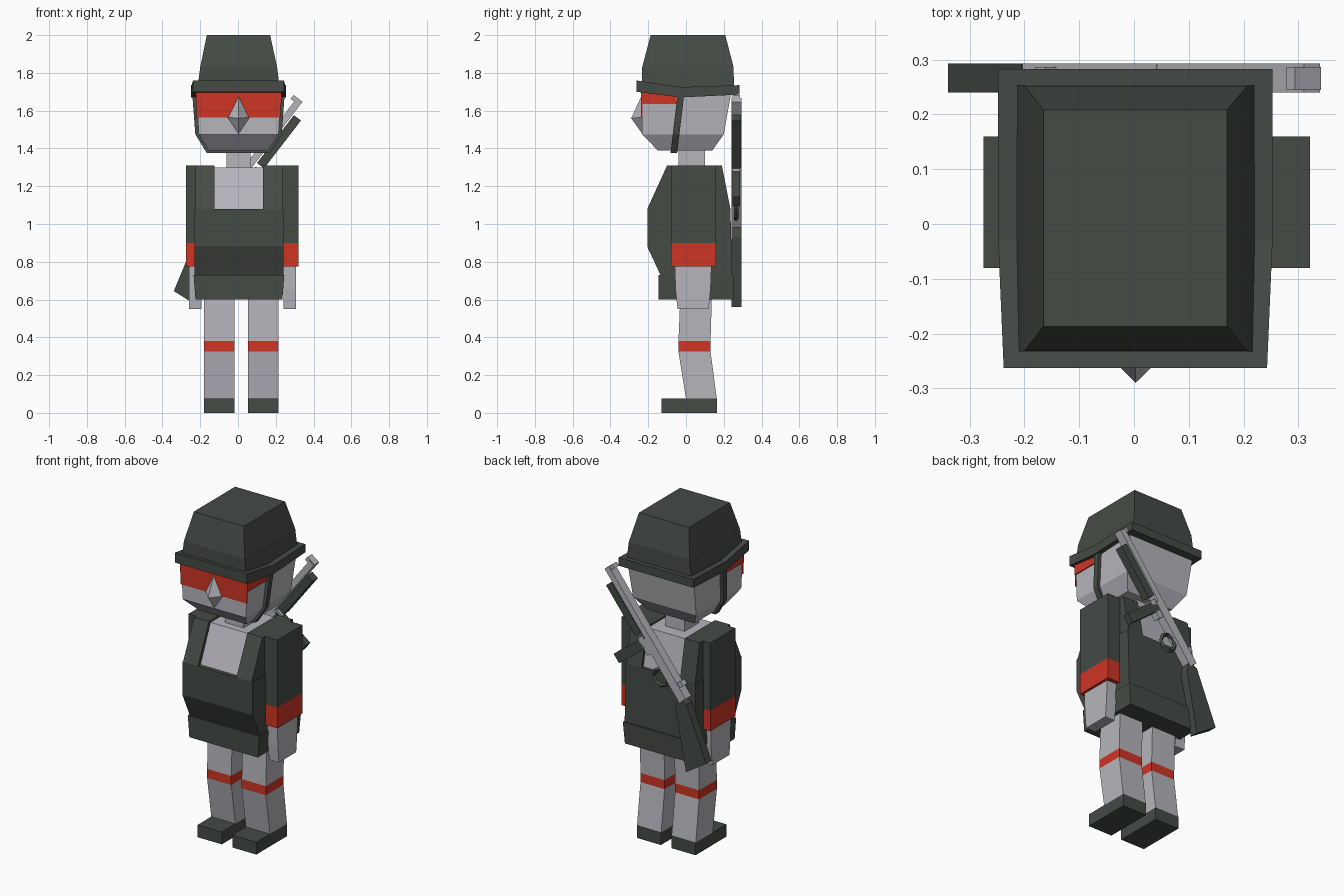
import bpy, bmesh, math
from mathutils import Vector

if "Cube" in bpy.data.objects:
    bpy.data.objects.remove(bpy.data.objects["Cube"])


def material(name, col):
    m = bpy.data.materials.new(name)
    m.diffuse_color = (*col, 1)
    m.use_nodes = True
    m.node_tree.nodes["Principled BSDF"].inputs["Base Color"].default_value = m.diffuse_color
    return m


DARK = material("dark green cloth", (0.06, 0.07, 0.06))
GREY = material("light grey", (0.47, 0.46, 0.50))
RED = material("red", (0.62, 0.035, 0.018))


def finish(name, bm, mats):
    bmesh.ops.recalc_face_normals(bm, faces=bm.faces)
    me = bpy.data.meshes.new(name)
    bm.to_mesh(me)
    bm.free()
    for m in mats:
        me.materials.append(m)
    ob = bpy.data.objects.new(name, me)
    bpy.context.collection.objects.link(ob)
    return ob


def loft(name, levels, bands):
    """Stack of rectangles (z, x0, x1, y0, y1); one material per band, last one repeats."""
    bm = bmesh.new()
    bands = bands + [bands[-1]] * (len(levels) - 1 - len(bands))
    mats = list(dict.fromkeys(bands))
    rings = []
    for z, x0, x1, y0, y1 in levels:
        x0, x1 = sorted((x0, x1))
        rings.append([bm.verts.new(p) for p in
                      ((x0, y0, z), (x1, y0, z), (x1, y1, z), (x0, y1, z))])
    for k, (a, b) in enumerate(zip(rings, rings[1:])):
        for i in range(4):
            j = (i + 1) % 4
            f = bm.faces.new((a[i], a[j], b[j], b[i]))
            f.material_index = mats.index(bands[k])
    bm.faces.new(rings[0]).material_index = mats.index(bands[0])
    bm.faces.new(rings[-1]).material_index = mats.index(bands[-1])
    return finish(name, bm, mats)


def box(name, x0, x1, y0, y1, z0, z1, mat):
    return loft(name, [(z0, x0, x1, y0, y1), (z1, x0, x1, y0, y1)], [mat])


def prism(name, pts, axis, lo, hi, mat):
    """Extrude a (y,z) outline along x, or an (x,z) outline along y."""
    bm = bmesh.new()
    ends = []
    for t in (lo, hi):
        ends.append([bm.verts.new((t, a, b) if axis == 'x' else (a, t, b))
                     for a, b in pts])
    n = len(pts)
    bm.faces.new(ends[0])
    bm.faces.new(ends[1])
    for i in range(n):
        j = (i + 1) % n
        bm.faces.new((ends[0][i], ends[0][j], ends[1][j], ends[1][i]))
    return finish(name, bm, [mat])


# Limbs, one set per side
for s, side in ((-1, "left"), (1, "right")):
    c = 0.0175
    xi, xo = c + s * 0.035, c + s * 0.197
    box(side + "_boot", xi, xo, -0.13, 0.165, 0, 0.075, DARK)
    loft(side + "_leg", [(0.075, xi, xo, 0.0, 0.163), (0.325, xi, xo, -0.04, 0.13),
                         (0.38, xi, xo, -0.04, 0.13), (0.62, xi, xo, -0.03, 0.137)],
         [GREY, RED, GREY])
    c = 0.023
    xi, xo = c + s * 0.18, c + s * 0.298
    loft(side + "_sleeve", [(0.775, xi, xo, -0.08, 0.16), (0.90, xi, xo, -0.08, 0.16),
                            (1.31, xi, xo, -0.08, 0.16)], [RED, DARK])
    xi, xo = c + s * 0.217, c + s * 0.283
    loft(side + "_hand", [(0.55, xi, xo, -0.045, 0.12), (0.65, xi, xo, -0.055, 0.13),
                          (0.78, xi, xo, -0.06, 0.135)], [GREY])

# Coat: belt skirt, lower body, and two shoulder halves around an open neck
loft("coat_skirt", [(0.60, -0.225, 0.235, -0.145, 0.25),
                    (0.73, -0.235, 0.245, -0.145, 0.255)], [DARK])
prism("coat_body", [(-0.135, 0.73), (-0.205, 0.88), (-0.205, 1.08), (0.235, 1.08),
                    (0.245, 0.73)], 'x', -0.23, 0.24, DARK)
upper = [(-0.205, 1.08), (-0.10, 1.31), (0.19, 1.31), (0.235, 1.08)]
prism("coat_left_shoulder", upper, 'x', -0.225, -0.125, DARK)
prism("coat_right_shoulder", upper, 'x', 0.133, 0.235, DARK)
prism("shirt", [(-0.185, 1.07), (-0.085, 1.30), (0.175, 1.30), (0.22, 1.07)],
      'x', -0.127, 0.135, GREY)

# Neck and head
box("neck", -0.06, 0.066, -0.04, 0.10, 1.29, 1.40, GREY)
loft("head", [(1.39, -0.155, 0.162, -0.15, 0.14), (1.475, -0.208, 0.215, -0.232, 0.20),
              (1.70, -0.22, 0.226, -0.232, 0.24)], [GREY])

# Red mask as thin plates on the face and temples
box("mask_front", -0.22, 0.226, -0.237, -0.23, 1.565, 1.71, RED)
box("mask_left", -0.223, -0.215, -0.237, -0.05, 1.635, 1.71, RED)
box("mask_right", 0.221, 0.229, -0.237, -0.05, 1.635, 1.71, RED)

# Pointed nose
bm = bmesh.new()
base = [bm.verts.new(p) for p in ((0.003, -0.23, 1.69), (0.064, -0.23, 1.565),
                                  (0.003, -0.23, 1.475), (-0.058, -0.23, 1.565))]
tip = bm.verts.new((0.003, -0.29, 1.56))
bm.faces.new(base)
for i in range(4):
    bm.faces.new((base[i], base[(i + 1) % 4], tip))
finish("nose", bm, [GREY])

# Helmet crown, brim and chin strap
loft("helmet_crown", [(1.71, -0.216, 0.222, -0.234, 0.254), (1.83, -0.2, 0.207, -0.232, 0.252),
                      (2.0, -0.165, 0.17, -0.187, 0.208)], [DARK])
brim = prism("helmet_brim", [(-0.263, 1.70), (-0.03, 1.67), (0.283, 1.685), (0.283, 1.735),
                             (-0.03, 1.725), (-0.263, 1.76)], 'x', -0.248, 0.253, DARK)
for v in brim.data.vertices:
    if v.co.y < -0.2:
        v.co.x -= math.copysign(0.01, v.co.x)
strap = prism("chin_strap", [(-0.243, 1.70), (-0.226, 1.475), (-0.165, 1.375), (0.171, 1.375),
                             (0.232, 1.475), (0.248, 1.70), (0.215, 1.70), (0.20, 1.48),
                             (0.155, 1.40), (-0.15, 1.40), (-0.195, 1.48), (-0.21, 1.70)],
              'y', -0.082, -0.047, DARK)
for v in strap.data.vertices:
    v.co.y += (v.co.z - 1.375) * 0.12

# Rifle slung over the back: measured along and across the barrel from the muzzle
MUZZLE = Vector((0.325, 1.655))
ALONG, ACROSS = Vector((0.61, 0.792)), Vector((0.792, -0.61))


def gun(name, a0, a1, p0, p1, mat, y0=0.245, y1=0.287):
    pts = [MUZZLE + ALONG * a + ACROSS * p
           for a, p in ((a0, p0), (a1, p0), (a1, p1), (a0, p1))]
    return prism(name, [tuple(p) for p in pts], 'y', y0, y1, mat)


gun("rifle_barrel", -0.46, 0, -0.018, 0.018, GREY, 0.24, 0.293)
gun("rifle_front_sight", -0.022, 0.004, -0.042, 0.018, GREY)
gun("rifle_forestock", -0.40, -0.08, 0.025, 0.072, DARK, 0.24, 0.29)
gun("rifle_receiver", -0.84, -0.44, -0.02, 0.036, GREY, 0.24, 0.293)
gun("rifle_magazine", -0.49, -0.43, 0.03, 0.28, DARK)
gun("rifle_magazine_well", -0.53, -0.42, 0.03, 0.07, GREY)
gun("rifle_rear_sight", -0.77, -0.74, -0.045, -0.01, GREY)
prism("rifle_butt", [(-0.34, 0.645), (-0.205, 0.97), (-0.15, 0.99), (-0.135, 0.93),
                     (-0.205, 0.56)], 'y', 0.24, 0.293, DARK)

# Trigger guard
g = MUZZLE + ALONG * -0.67 + ACROSS * 0.08
bpy.ops.mesh.primitive_torus_add(location=(g.x, 0.265, g.y), rotation=(math.pi / 2, 0, 0),
                                 major_segments=8, minor_segments=4,
                                 major_radius=0.05, minor_radius=0.012)
guard = bpy.context.object
guard.name = "rifle_trigger_guard"
guard.data.materials.append(DARK)
